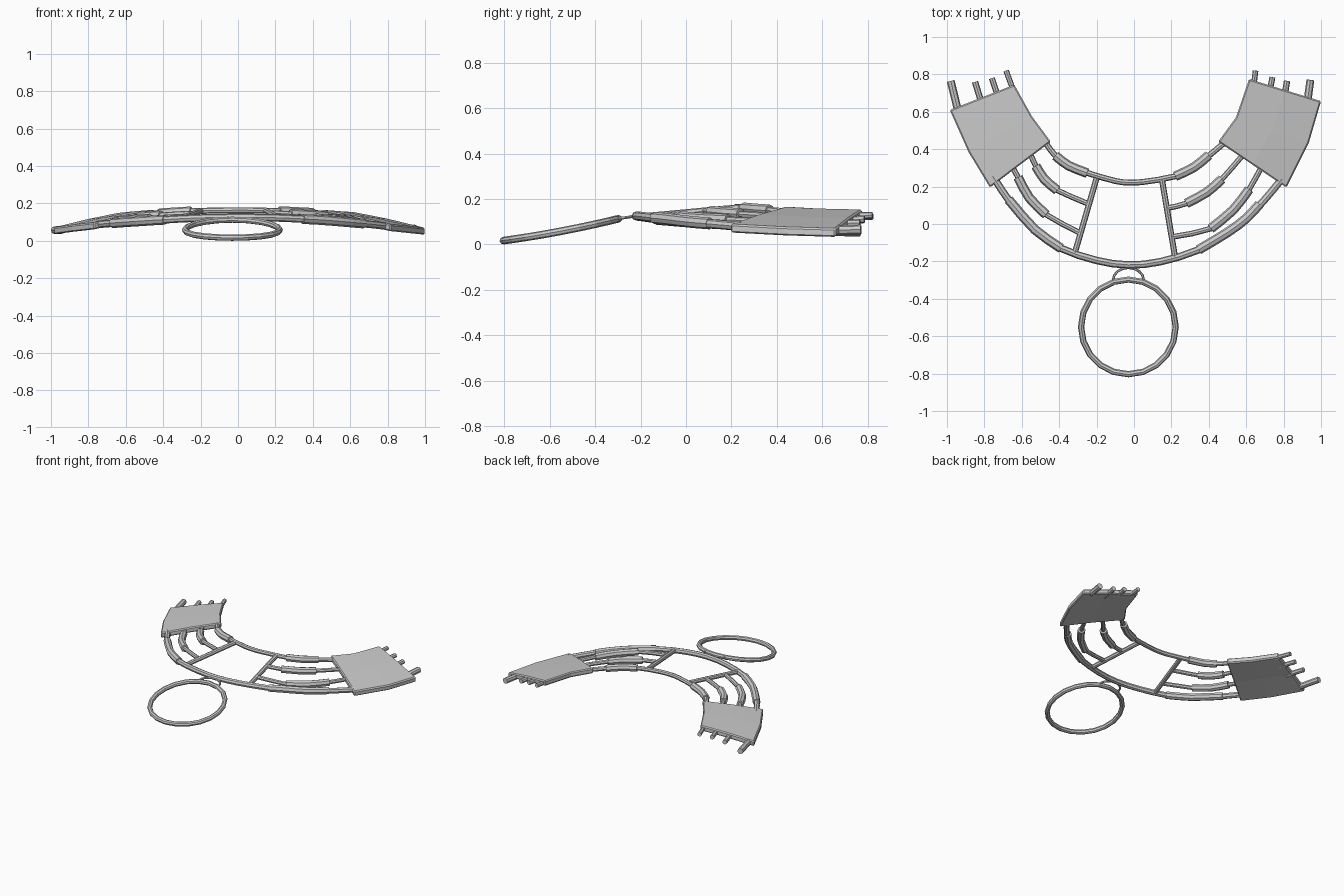
import bpy, bmesh, math
from mathutils import Vector

if "Cube" in bpy.data.objects:
    bpy.data.objects.remove(bpy.data.objects["Cube"])


def height(x, y):
    # gently domed surface that the whole collar follows
    return 0.146 + 0.086 * y - 0.1425 * x * x - 0.04 * y * y + 0.008 * x ** 4


def rounded(pts):
    # adds one in-between point per span so the bends read as curves
    v = [Vector(p) for p in pts]
    out = [v[0]]
    for i in range(len(v) - 1):
        a, b = v[i], v[i + 1]
        p = v[i - 1] if i > 0 else a * 2 - b
        q = v[i + 2] if i + 2 < len(v) else b * 2 - a
        out += [(a + b) * 0.5625 - (p + q) * 0.0625, b]
    return out


def tube(name, pts, r, cyclic=False, sides=8):
    # faceted tube along a polyline; 2D points are dropped on the dome
    cu = bpy.data.curves.new(name, 'CURVE')
    cu.dimensions = '3D'
    cu.bevel_depth = r
    cu.bevel_resolution = (sides - 4) // 2
    cu.use_fill_caps = True
    sp = cu.splines.new('POLY')
    sp.points.add(len(pts) - 1)
    for p, c in zip(sp.points, pts):
        z = c[2] if len(c) > 2 else height(c[0], c[1])
        p.co = (c[0], c[1], z, 1)
    sp.use_cyclic_u = cyclic
    tmp = bpy.data.objects.new(name + "_path", cu)
    bpy.context.collection.objects.link(tmp)
    bpy.context.view_layer.update()
    dg = bpy.context.evaluated_depsgraph_get()
    me = bpy.data.meshes.new_from_object(tmp.evaluated_get(dg))
    bpy.data.objects.remove(tmp)
    for f in me.polygons:
        f.use_smooth = False
    ob = bpy.data.objects.new(name, me)
    bpy.context.collection.objects.link(ob)
    return ob


def plate(name, inner, outer, t=0.038):
    # slab lofted between an inner and an outer edge
    bm = bmesh.new()
    n = 3
    rows = []
    for dz in (t / 2, -t / 2):
        grid = []
        for a, b in zip(inner, outer):
            row = []
            for j in range(n):
                k = j / (n - 1)
                x, y = a[0] + (b[0] - a[0]) * k, a[1] + (b[1] - a[1]) * k
                row.append(bm.verts.new((x, y, height(x, y) + dz)))
            grid.append(row)
        rows.append(grid)
    m = len(inner)
    for g in rows:
        for i in range(m - 1):
            for j in range(n - 1):
                bm.faces.new((g[i][j], g[i][j + 1], g[i + 1][j + 1], g[i + 1][j]))
    rim = [(0, j) for j in range(n)] + [(i, n - 1) for i in range(1, m)]
    rim += [(m - 1, j) for j in range(n - 2, -1, -1)] + [(i, 0) for i in range(m - 2, 0, -1)]
    for (a, b), (c, d) in zip(rim, rim[1:] + rim[:1]):
        bm.faces.new((rows[0][a][b], rows[0][c][d], rows[1][c][d], rows[1][a][b]))
    bmesh.ops.recalc_face_normals(bm, faces=bm.faces)
    me = bpy.data.meshes.new(name)
    bm.to_mesh(me)
    bm.free()
    ob = bpy.data.objects.new(name, me)
    bpy.context.collection.objects.link(ob)
    bev = ob.modifiers.new("edge", 'BEVEL')
    bev.width = 0.007
    bev.segments = 1
    bev.limit_method = 'ANGLE'
    return ob


# rails running from plate to plate
tube("outer_rail", rounded([(-.755, .255), (-.65, .10), (-.53, -.03), (-.39, -.13), (-.2, -.195),
                            (-.03, -.219), (.14, -.202), (.34, -.14), (.5, -.045), (.6, .03),
                            (.69, .12), (.79, .24)]), .02)
tube("inner_rail", rounded([(-.47, .43), (-.42, .365), (-.34, .31), (-.24, .27), (-.1, .23),
                            (-.03, .222), (.05, .225), (.22, .255), (.32, .305), (.4, .365),
                            (.49, .44)]), .016)

# short strands between cross bars and plates
strands = {
    "left_strand_inner": [(-.57, .41), (-.525, .31), (-.48, .24), (-.41, .18), (-.25, .11)],
    "left_strand_outer": [(-.67, .34), (-.62, .25), (-.56, .14), (-.47, .05), (-.295, -.045)],
    "right_strand_inner": [(.60, .39), (.47, .24), (.39, .17), (.28, .11), (.18, .085)],
    "right_strand_outer": [(.69, .32), (.615, .185), (.53, .075), (.41, -.025), (.2, -.07)],
}
for name, path in strands.items():
    tube(name, rounded(path), .015)

# thicker sleeves on every strand
sleeves = {
    "left": [[(-.42, .365), (-.35, .312), (-.25, .272)],
             [(-.525, .31), (-.48, .24), (-.41, .18)],
             [(-.62, .25), (-.56, .14), (-.47, .05)],
             [(-.67, .13), (-.53, -.03), (-.39, -.13)]],
    "right": [[(.22, .255), (.32, .303), (.4, .368)],
              [(.47, .24), (.39, .17), (.28, .11)],
              [(.615, .185), (.53, .075), (.41, -.025)],
              [(.345, -.138), (.5, -.045), (.6, .03), (.67, .105)]],
}
for side, paths in sleeves.items():
    for i, p in enumerate(paths):
        tube(f"{side}_sleeve_{i + 1}", rounded(p), .026)

# cross bars
tube("left_cross_bar", [(-.2, .245), (-.315, -.15)], .016)
tube("right_cross_bar", [(.15, .235), (.22, -.18)], .016)

# end plates
plate("left_plate", [(-.445, .44), (-.545, .575), (-.64, .745)],
      [(-.77, .195), (-.885, .385), (-.985, .61)])
plate("right_plate", [(.45, .44), (.545, .57), (.615, .775)],
      [(.815, .195), (.935, .435), (1.0, .657)])

# pegs sticking out of the plates: base, tip, radius
pegs = {
    "left": [(-.64, .70, -.684, .82, .015), (-.72, .66, -.76, .78, .016),
             (-.81, .63, -.85, .76, .017), (-.942, .61, -.98, .765, .021)],
    "right": [(.635, .70, .65, .82, .015), (.72, .68, .74, .785, .016),
              (.80, .65, .818, .765, .017), (.928, .66, .943, .77, .021)],
}
for side, items in pegs.items():
    for i, (x0, y0, x1, y1, r) in enumerate(items):
        tube(f"{side}_peg_{i + 1}",
             [(x0, y0, height(x0, y0) - .006), (x1, y1, height(x1, y1) - .002)], r)

# hanging ring, tilted down toward the front and slightly sagging at the sides
R, N = .253, 20
ring = []
for i in range(N):
    a = 2 * math.pi * i / N
    s = math.sin(a)
    ring.append((-.03 + R * math.cos(a), -.55 + R * s, .058 + .048 * s + .007 * s * s))
tube("front_ring", ring, .0168, cyclic=True)

# thin loop linking the ring to the outer rail
link = []
for i in range(9):
    a = math.pi * i / 8
    link.append((-.03 + .082 * math.cos(a), -.3 + .066 * math.sin(a), .113 + .01 * math.sin(a)))
tube("link_loop", link, .007, sides=6)
